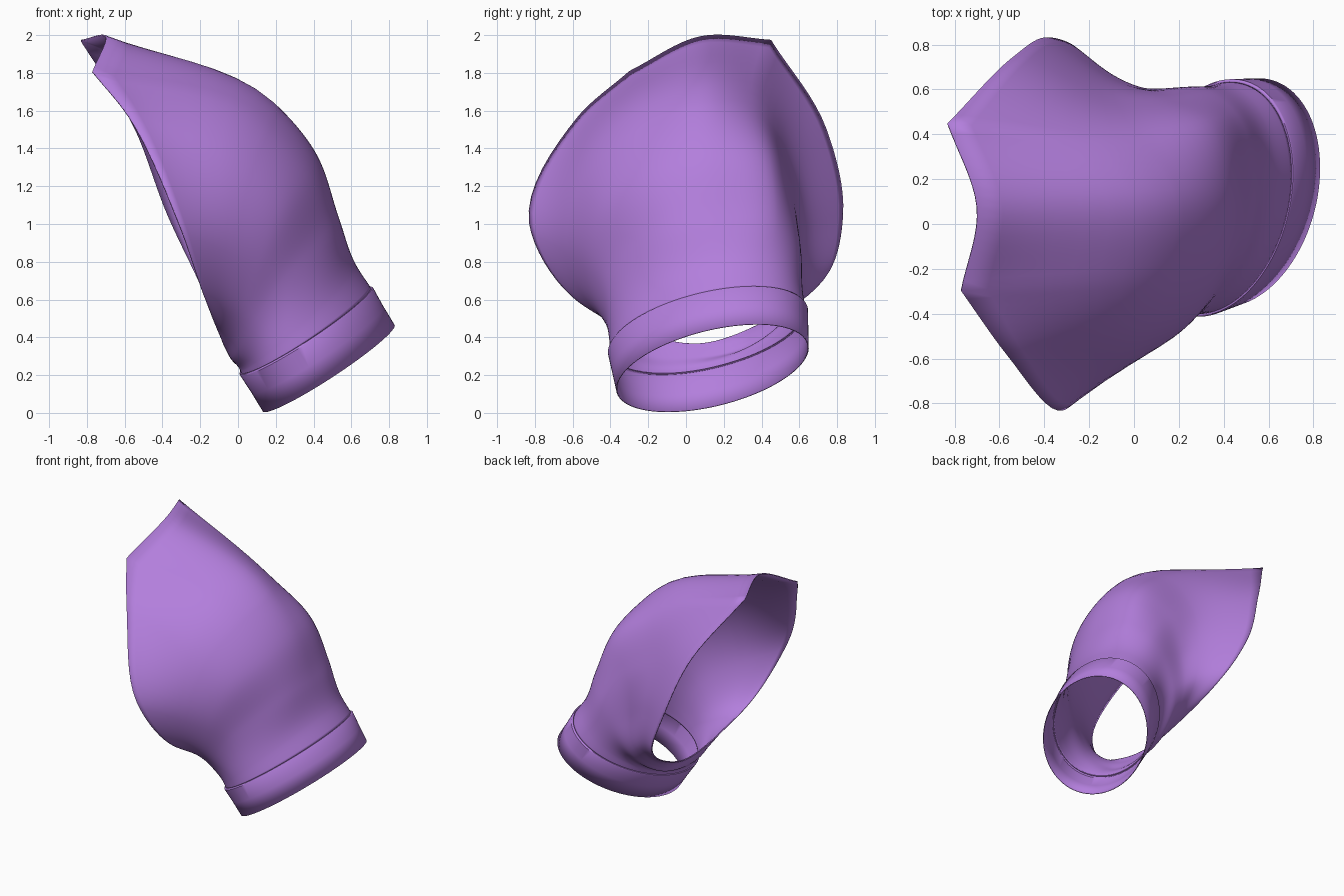
import bpy, math
from mathutils import Vector as V

if "Cube" in bpy.data.objects:
    bpy.data.objects.remove(bpy.data.objects["Cube"])

C = V((0.48, 0.14, 0.237))          # centre of the oval collar opening
U, W = V((0.35, 0.11, 0.225)), V((0, 0.498, 0.061))
AXIS = U.cross(W).normalized()
K, SUB = 12, 8                      # meridians, samples between them


def oval(su, sw, height, n, lean=0.0):
    pts = []
    for i in range(n):
        t = 2 * math.pi * i / n
        h = height + lean * (1.3 + math.cos(t))
        pts.append(C + AXIS * h + su * math.cos(t) * U + sw * math.sin(t) * W)
    return pts


def hermite(p0, p1, p2, p3, s):
    """Chord-length cubic through p1..p2."""
    a, b, c = [max((y - x).length, 1e-4) for x, y in ((p0, p1), (p1, p2), (p2, p3))]

    def tangent(q0, q1, q2, u, v):
        return ((q1 - q0) / u * v + (q2 - q1) / v * u) / (u + v)
    m1, m2 = tangent(p0, p1, p2, a, b) * b, tangent(p1, p2, p3, b, c) * b
    return ((2*s**3 - 3*s**2 + 1) * p1 + (s**3 - 2*s**2 + s) * m1
            + (3*s**2 - 2*s**3) * p2 + (s**3 - s**2) * m2)


def closed_curve(pts, corners=()):
    out, n = [], len(pts)
    for i in range(n):
        p0, p1, p2, p3 = [pts[(i + d) % n] for d in (-1, 0, 1, 2)]
        if i in corners:
            p0 = 2 * p1 - p2
        if (i + 1) % n in corners:
            p3 = 2 * p2 - p1
        out += [hermite(p0, p1, p2, p3, s / SUB) for s in range(SUB)]
    return out


def open_curve(pts, n):
    ext = [2 * pts[0] - pts[1]] + pts + [2 * pts[-1] - pts[-2]]
    out = [hermite(*ext[i:i + 4], s / n) for i in range(len(pts) - 1) for s in range(n)]
    return out + [pts[-1]]


purple = bpy.data.materials.new("purple")
purple.diffuse_color = (0.45, 0.21, 0.72, 1)
purple.use_nodes = True
purple.node_tree.nodes["Principled BSDF"].inputs["Base Color"].default_value = purple.diffuse_color


def skin(name, rings, thickness):
    n = len(rings[0])
    verts = [p for r in rings for p in r]
    faces = [(i*n + j, i*n + (j+1) % n, (i+1)*n + (j+1) % n, (i+1)*n + j)
             for i in range(len(rings) - 1) for j in range(n)]
    me = bpy.data.meshes.new(name)
    me.from_pydata(verts, [], faces)
    me.materials.append(purple)
    ob = bpy.data.objects.new(name, me)
    bpy.context.collection.objects.link(ob)
    mod = ob.modifiers.new("wall", 'SOLIDIFY')
    mod.thickness, mod.offset = thickness, -1
    bpy.ops.object.select_all(action='DESELECT')
    ob.select_set(True)
    bpy.context.view_layer.objects.active = ob
    bpy.ops.object.shade_smooth_by_angle(angle=math.radians(40))


# Collar: short oval sleeve with a small step at its top
N = K * SUB
skin("collar", [oval(a, b, h, N) for a, b, h in
                ((1, 1, 0), (1, 1.02, 0.115), (1.01, 1.04, 0.228), (1, 1.03, 0.235),
                 (0.985, 1.015, 0.237))], 0.006)

# Hood: lofted from the collar through three bulging rings to the open mouth
lower = [(.535, .18, 1.03), (.47, .47, 1.03), (.34, .59, .92), (.21, .61, .74),
         (.09, .565, .54), (-.005, .33, .345), (-.04, .03, .29), (-.01, -.25, .31),
         (.08, -.425, .47), (.22, -.44, .68), (.385, -.30, .87), (.505, -.07, 1.0)]
middle = [(.41, .15, 1.38), (.335, .44, 1.35), (.14, .56, 1.18), (.06, .60, .87),
          (.02, .59, .60), (-.03, .35, .385), (-.055, .05, .32), (-.045, -.26, .36),
          (.01, -.465, .53), (.11, -.53, .79), (.24, -.44, 1.10), (.38, -.16, 1.29)]
upper = [(.18, .12, 1.65), (.02, .38, 1.62), (-.09, .56, 1.33), (-.08, .64, .98),
         (-.06, .625, .66), (-.06, .365, .42), (-.065, .065, .345), (-.08, -.27, .40),
         (-.06, -.51, .57), (-.03, -.63, .88), (.04, -.52, 1.28), (.15, -.21, 1.55)]
mouth = [(-.70, .08, 1.995), (-.83, .45, 1.975), (-.54, .745, 1.5), (-.37, .832, 1.05),
         (-.23, .76, .75), (-.11, .38, .46), (-.075, .08, .365), (-.11, -.28, .44),
         (-.18, -.61, .62), (-.31, -.83, 1.0), (-.57, -.58, 1.56), (-.77, -.30, 1.81)]
knots = [oval(0.985, 1.015, 0.235, N), oval(0.975, 1.01, 0.235, N, 0.065),
         *[closed_curve([V(p) for p in r]) for r in (lower, middle, upper)],
         closed_curve([V(p) for p in mouth], (1, 11))]
columns = [open_curve([r[j] for r in knots], 8) for j in range(N)]
skin("hood", [list(r) for r in zip(*columns)], 0.008)
